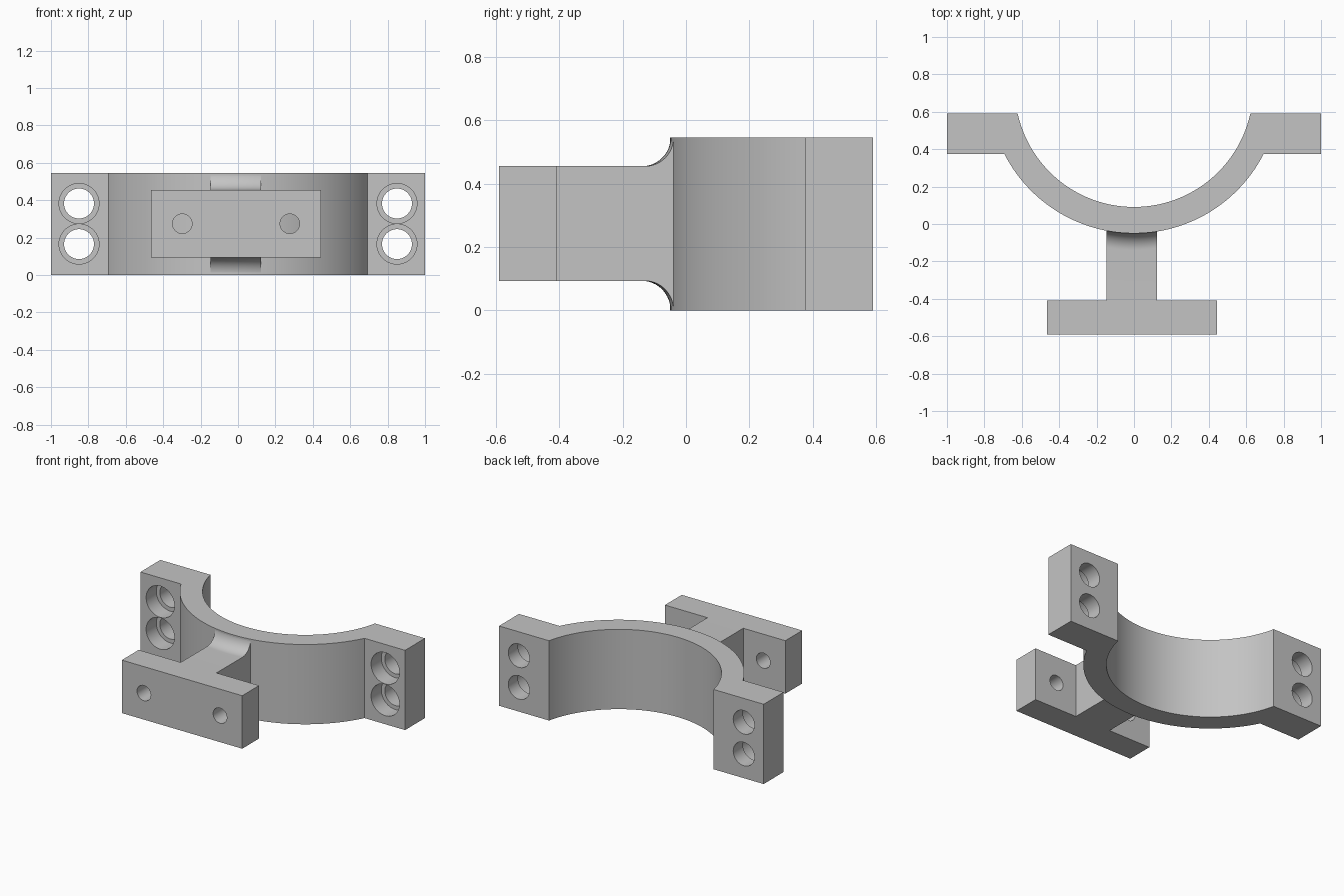
import bpy, bmesh
from math import sin, cos, pi, asin, sqrt, radians

cube = bpy.data.objects.get("Cube")
if cube:
    bpy.data.objects.remove(cube, do_unlink=True)

grey = bpy.data.materials.new("plain grey")
grey.use_nodes = True
colour = (0.55, 0.55, 0.55, 1)
grey.diffuse_color = colour
grey.node_tree.nodes["Principled BSDF"].inputs["Base Color"].default_value = colour

HEIGHT = 0.545
CENTRE_Y, R_IN, R_OUT = 0.728, 0.637, 0.778
LUG_FRONT, BACK, FRONT = 0.375, 0.59, -0.59
PLATE_BACK = -0.408
Z_LOW, Z_HIGH = 0.093, 0.455


def finish(name, bm):
    bmesh.ops.recalc_face_normals(bm, faces=bm.faces)
    mesh = bpy.data.meshes.new(name)
    bm.to_mesh(mesh)
    bm.free()
    mesh.materials.append(grey)
    obj = bpy.data.objects.new(name, mesh)
    bpy.context.collection.objects.link(obj)
    return obj


def loft(name, sections):
    """Closed solid through a row of matching cross-sections."""
    bm = bmesh.new()
    rings = [[bm.verts.new(p) for p in s] for s in sections]
    for a, b in zip(rings, rings[1:]):
        for i in range(len(a)):
            j = (i + 1) % len(a)
            bm.faces.new((a[i], a[j], b[j], b[i]))
    bm.faces.new(rings[0])
    bm.faces.new(rings[-1])
    return finish(name, bm)


def activate(obj):
    bpy.ops.object.select_all(action='DESELECT')
    obj.select_set(True)
    bpy.context.view_layer.objects.active = obj


def drill(obj, x, z, radius, y0, y1):
    """Cut a round hole running along y."""
    cutter = loft("hole_cutter", [
        [(x + radius * cos(t), y, z + radius * sin(t))
         for t in (2 * pi * i / 48 for i in range(48))] for y in (y0, y1)])
    cutter.hide_render = True
    mod = obj.modifiers.new("hole", 'BOOLEAN')
    mod.operation, mod.solver, mod.object = 'DIFFERENCE', 'EXACT', cutter
    activate(obj)
    bpy.ops.object.modifier_apply(modifier=mod.name)
    bpy.data.objects.remove(cutter, do_unlink=True)


def arc(radius, y_end, steps=72):
    """Lower arc of the clamp, left to right, ending at height y_end."""
    half = pi / 2 - asin((CENTRE_Y - y_end) / radius)
    half = min(half, pi / 2)
    return [(radius * sin(a), CENTRE_Y - radius * cos(a))
            for a in (half * (2 * i / steps - 1) for i in range(steps + 1))]


# Half-round clamp with a bolting lug on each side
outline = arc(R_OUT, LUG_FRONT) + [(1, LUG_FRONT), (1, BACK)]
outline += arc(R_IN, BACK)[::-1] + [(-1, BACK), (-1, LUG_FRONT)]
clamp = loft("half_clamp", [[(x, y, z) for x, y in outline] for z in (0, HEIGHT)])

# Counterbored bolt holes in the lugs
for x in (-0.85, 0.85):
    for z in (0.165, 0.382):
        drill(clamp, x, z, 0.08, LUG_FRONT - 0.1, BACK + 0.1)
        drill(clamp, x, z, 0.107, LUG_FRONT - 0.1, LUG_FRONT + 0.11)

# Mounting plate with two screw holes
plate = loft("mounting_plate", [
    [(x, y, z) for x, y in ((-0.465, FRONT), (0.445, FRONT),
                            (0.445, PLATE_BACK), (-0.465, PLATE_BACK))]
    for z in (Z_LOW, Z_HIGH)])
for x in (-0.298, 0.277):
    drill(plate, x, 0.274, 0.052, FRONT - 0.1, PLATE_BACK + 0.1)


# Stem, flaring top and bottom where it meets the clamp
def stem_section(x):
    wall = CENTRE_Y - sqrt(R_OUT ** 2 - x * x) + 0.001
    r = HEIGHT - Z_HIGH
    turns = [pi / 2 * i / 16 for i in range(17)]
    top = [(wall - r + r * sin(a), HEIGHT - r * cos(a)) for a in turns]
    bottom = [(y, HEIGHT - z) for y, z in top]
    bottom = [(y, z * Z_LOW / r) for y, z in bottom]
    side = [(PLATE_BACK, Z_HIGH)] + top + bottom[::-1] + [(PLATE_BACK, Z_LOW)]
    return [(x, y, z) for y, z in side]


stem = loft("stem", [stem_section(-0.147 + 0.27 * i / 12) for i in range(13)])

for obj in (clamp, plate, stem):
    activate(obj)
    bpy.ops.object.shade_smooth_by_angle(angle=radians(30))
